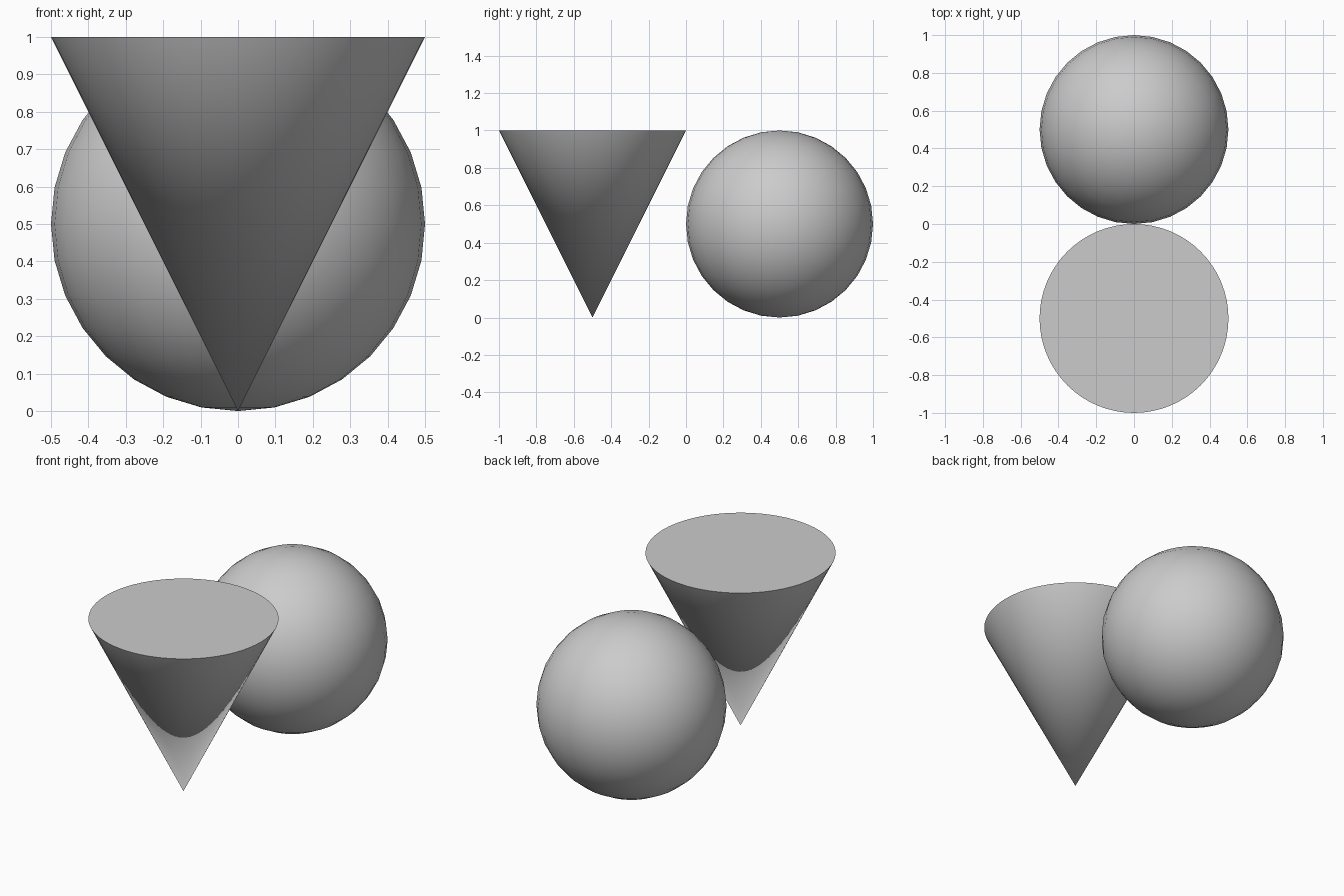
import bpy
import math

# Remove the default cube
default = bpy.data.objects.get("Cube")
if default:
    bpy.data.objects.remove(default, do_unlink=True)

# Single plain grey material
GREY = (0.6, 0.6, 0.6, 1.0)
grey = bpy.data.materials.new("light_grey")
grey.use_nodes = True
grey.diffuse_color = GREY
grey.node_tree.nodes["Principled BSDF"].inputs["Base Color"].default_value = GREY

RADIUS = 0.5


def finish(name):
    """Name, colour and smooth the active object, keeping sharp rims."""
    obj = bpy.context.active_object
    obj.name = obj.data.name = name
    obj.data.materials.append(grey)
    bpy.ops.object.shade_smooth_by_angle(angle=math.radians(40))
    return obj


# Ball at the back
bpy.ops.mesh.primitive_uv_sphere_add(
    segments=32, ring_count=16, radius=RADIUS, location=(0, RADIUS, RADIUS))
finish("ball")

# Cone at the front, balanced on its tip with a flat cap on top
bpy.ops.mesh.primitive_cone_add(
    vertices=64, radius1=0, radius2=RADIUS, depth=2 * RADIUS,
    location=(0, -RADIUS, RADIUS))
finish("inverted_cone")
